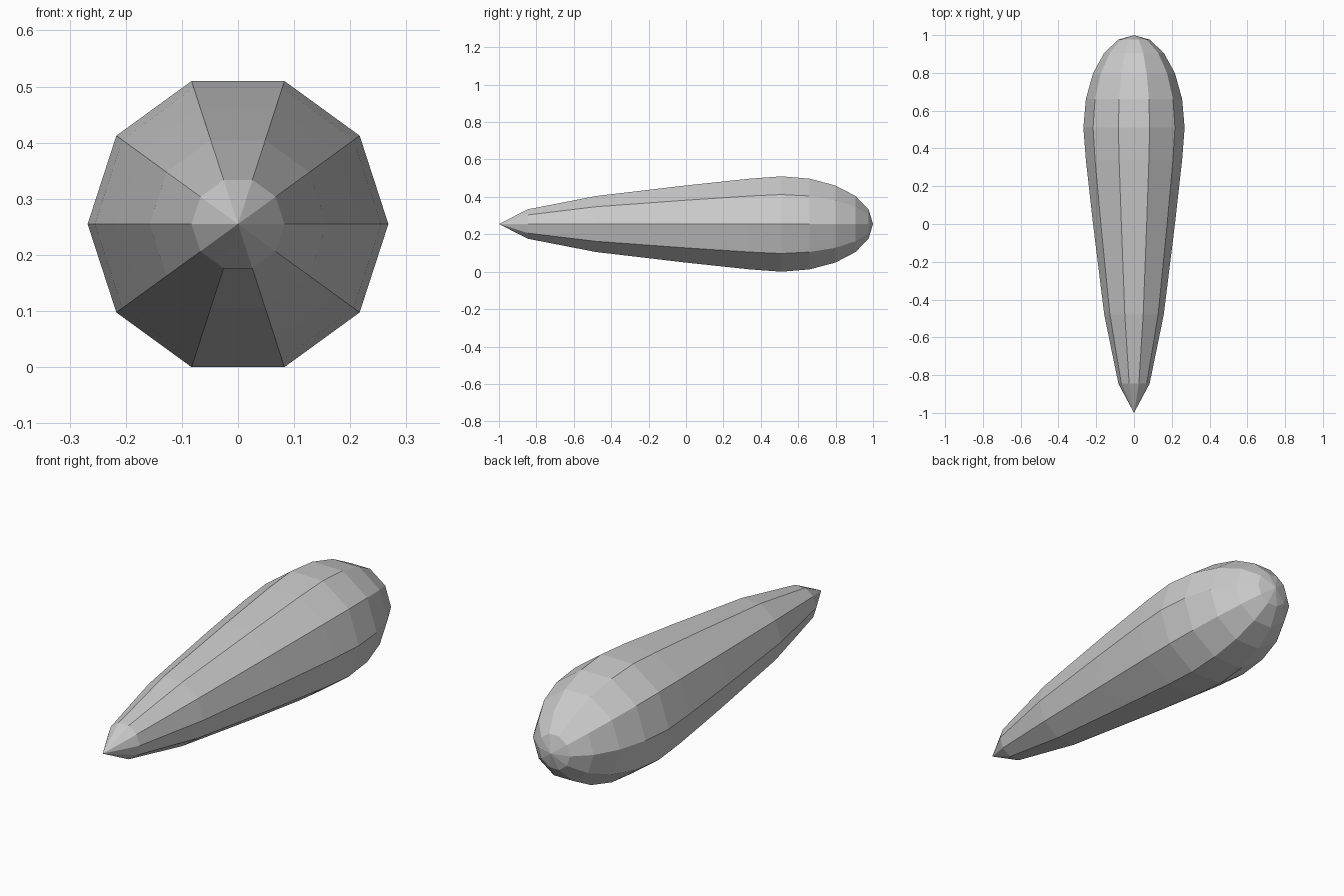
import bpy, bmesh, math

if "Cube" in bpy.data.objects:
    bpy.data.objects.remove(bpy.data.objects["Cube"])

SIDES, R = 10, 0.268
CZ = R * math.sin(math.radians(72))

# Ring positions along y: stretched tail, then rounded nose
tail = [-0.845, -0.48, 0.0, 0.34, 0.51]
nose = [0.51 + 0.49 * math.cos(math.radians(a)) for a in (72, 54, 36, 18)]
bm = bmesh.new()
rings = []
for i, y in enumerate(tail + nose, 1):
    r = R * math.sin(math.radians(18 * i))
    rings.append([bm.verts.new((r * math.cos(math.tau * k / SIDES), y,
                                CZ + r * math.sin(math.tau * k / SIDES)))
                  for k in range(SIDES)])
tail_tip = bm.verts.new((0, -1, CZ))
nose_tip = bm.verts.new((0, 1, CZ))

# Skin between rings, and fans at both ends
for k in range(SIDES):
    n = (k + 1) % SIDES
    for a, b in zip(rings, rings[1:]):
        bm.faces.new((a[k], a[n], b[n], b[k]))
    bm.faces.new((tail_tip, rings[0][n], rings[0][k]))
    bm.faces.new((nose_tip, rings[-1][k], rings[-1][n]))
bmesh.ops.recalc_face_normals(bm, faces=bm.faces)

mesh = bpy.data.meshes.new("teardrop_body")
bm.to_mesh(mesh)
bm.free()
bpy.context.collection.objects.link(bpy.data.objects.new("teardrop_body", mesh))
